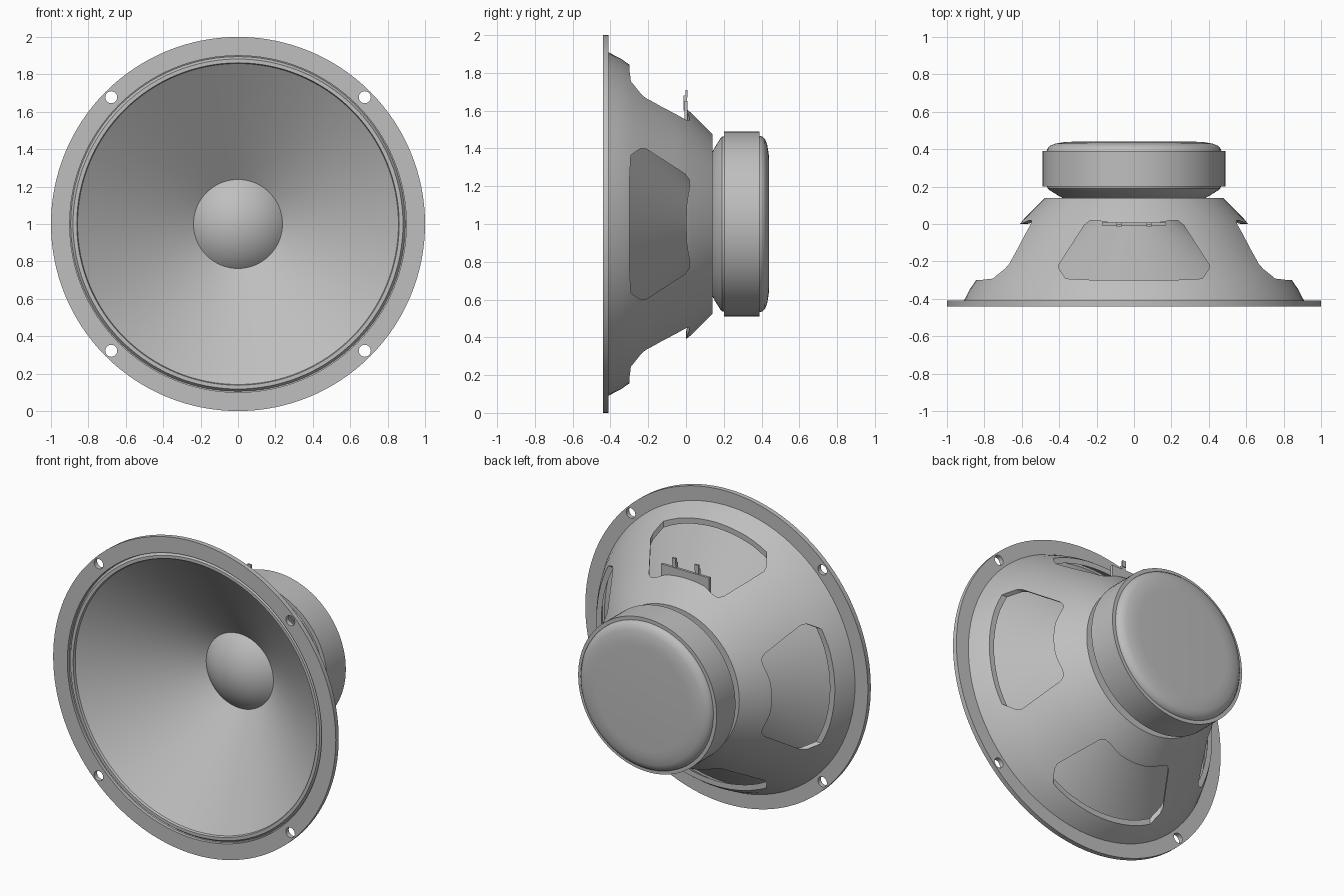
import bpy, bmesh, math
from mathutils import Matrix, Vector

if "Cube" in bpy.data.objects:
    bpy.data.objects.remove(bpy.data.objects["Cube"], do_unlink=True)

CENTRE = Vector((0, 0, 1))
grey = bpy.data.materials.new("neutral grey")
grey.use_nodes = True
colour = (0.52, 0.52, 0.52, 1)
grey.diffuse_color = colour
grey.node_tree.nodes["Principled BSDF"].inputs["Base Color"].default_value = colour


def finish(name, bm):
    """Turn a bmesh into a grey object."""
    bmesh.ops.recalc_face_normals(bm, faces=bm.faces)
    mesh = bpy.data.meshes.new(name)
    bm.to_mesh(mesh)
    bm.free()
    obj = bpy.data.objects.new(name, mesh)
    bpy.context.collection.objects.link(obj)
    mesh.materials.append(grey)
    return obj


def activate(obj):
    bpy.ops.object.select_all(action='DESELECT')
    obj.select_set(True)
    bpy.context.view_layer.objects.active = obj


def smooth(obj, angle=30):
    activate(obj)
    bpy.ops.object.shade_smooth_by_angle(angle=math.radians(angle))


def lathe(name, profile, closed=True, segments=96):
    """Spin (radius, y) points around the y axis through the centre."""
    bm = bmesh.new()
    verts = [bm.verts.new(CENTRE + Vector((r, y, 0))) for r, y in profile]
    pairs = list(zip(verts, verts[1:]))
    if closed:
        pairs.append((verts[-1], verts[0]))
    edges = [bm.edges.new(p) for p in pairs]
    bmesh.ops.spin(bm, geom=verts + edges, cent=CENTRE, axis=(0, 1, 0),
                   angle=math.tau, steps=segments, use_merge=True)
    bmesh.ops.remove_doubles(bm, verts=bm.verts, dist=1e-5)
    return finish(name, bm)


def cut(target, cutter):
    cutter.hide_render = True
    mod = target.modifiers.new("cut", 'BOOLEAN')
    mod.operation = 'DIFFERENCE'
    mod.solver = 'EXACT'
    mod.object = cutter
    activate(target)
    bpy.ops.object.modifier_apply(modifier=mod.name)
    bpy.data.objects.remove(cutter, do_unlink=True)


def box(name, lo, hi):
    bm = bmesh.new()
    bmesh.ops.create_cube(bm, size=1)
    for v in bm.verts:
        v.co = [a + (c + 0.5) * (b - a) for a, b, c in zip(lo, hi, v.co)]
    return finish(name, bm)


# Mounting flange with four screw holes on the diagonals
flange = lathe("mounting_flange", [(0.9, -0.44), (1, -0.44), (1, -0.41), (0.88, -0.41), (0.9, -0.42)], segments=128)
bm = bmesh.new()
for sx in (-1, 1):
    for sz in (-1, 1):
        place = Matrix.Translation((sx * 0.678, -0.42, 1 + sz * 0.678)) @ Matrix.Rotation(math.pi / 2, 4, 'X')
        bmesh.ops.create_cone(bm, cap_ends=True, segments=24, radius1=0.032,
                              radius2=0.032, depth=0.2, matrix=place)
cut(flange, finish("hole_cutter", bm))
smooth(flange)

# Basket shell with a back plate
basket = lathe("basket", [
    (0.91, -0.412), (0.875, -0.345), (0.83, -0.28), (0.775, -0.21), (0.715, -0.135), (0.65, -0.05),
    (0.59, 0.025), (0.475, 0.14), (0.24, 0.14), (0.24, 0.115), (0.455, 0.115),
    (0.565, 0.005), (0.625, -0.065), (0.69, -0.15), (0.75, -0.225), (0.805, -0.295), (0.85, -0.36), (0.88, -0.412)])

# Four windows: half outline (x, y), mirrored and turned about the axis
half = [(0, 0.0), (0.1, 0.003), (0.16, 0.012), (0.2, 0.02), (0.235, 0.018), (0.265, -0.005),
        (0.4, -0.215), (0.4, -0.24), (0.365, -0.292), (0.25, -0.298), (0, -0.3)]
outline = half + [(-x, y) for x, y in half[-2:0:-1]]
bm = bmesh.new()
for quarter in range(4):
    turn = Matrix.Translation(CENTRE) @ Matrix.Rotation(quarter * math.pi / 2, 4, 'Y')
    low = [bm.verts.new(turn @ Vector((x, y, 0.43))) for x, y in outline]
    high = [bm.verts.new(turn @ Vector((x, y, 1.1))) for x, y in outline]
    bm.faces.new(low)
    bm.faces.new(high)
    for i in range(len(low)):
        j = (i + 1) % len(low)
        bm.faces.new((low[i], low[j], high[j], high[i]))
cut(basket, finish("window_cutter", bm))
smooth(basket)

# Surround ring and paper cone
smooth(lathe("surround", [(0.9, -0.41), (0.882, -0.435), (0.862, -0.435), (0.855, -0.41)], segments=128))
smooth(lathe("cone", [(0.865, -0.425), (0.235, 0.02), (0.235, 0.032), (0.865, -0.411)], segments=128))

# Dust cap: a shallow spherical dome
rim, rise, base = 0.24, 0.1, 0.02
ball = (rim ** 2 + rise ** 2) / (2 * rise)
sweep = math.asin(rim / ball)
arc = [(ball * math.sin(sweep * i / 12), base - rise + ball * (1 - math.cos(sweep * i / 12))) for i in range(13)]
smooth(lathe("dust_cap", arc, closed=False, segments=64))

# Voice coil tube behind the cone
smooth(lathe("voice_coil", [(0.23, 0.02), (0.24, 0.02), (0.24, 0.13), (0.23, 0.13)], segments=64))

# Magnet with flared front plate and rounded back plate
smooth(lathe("front_plate", [(0, 0.13), (0.365, 0.13), (0.41, 0.155), (0.45, 0.18), (0.462, 0.19),
                             (0.465, 0.205), (0, 0.205)], closed=False), 35)
smooth(lathe("magnet", [(0, 0.2), (0.49, 0.2), (0.49, 0.39), (0, 0.39)], closed=False))
smooth(lathe("back_plate", [(0, 0.385), (0.468, 0.385), (0.465, 0.4), (0.45, 0.418), (0.42, 0.43),
                            (0.37, 0.438), (0.33, 0.44), (0, 0.44)], closed=False), 35)

# Terminal board and its two tabs at the top
box("terminal_board", (-0.17, -0.008, 1.54), (0.17, 0.008, 1.65))
for side, x in (("left", 0.08), ("right", -0.08)):
    box("terminal_tab_" + side, (x - 0.013, -0.014, 1.6), (x + 0.013, 0.004, 1.68))
    box("terminal_pin_" + side, (x - 0.013, -0.003, 1.67), (x + 0.013, 0.009, 1.71))
